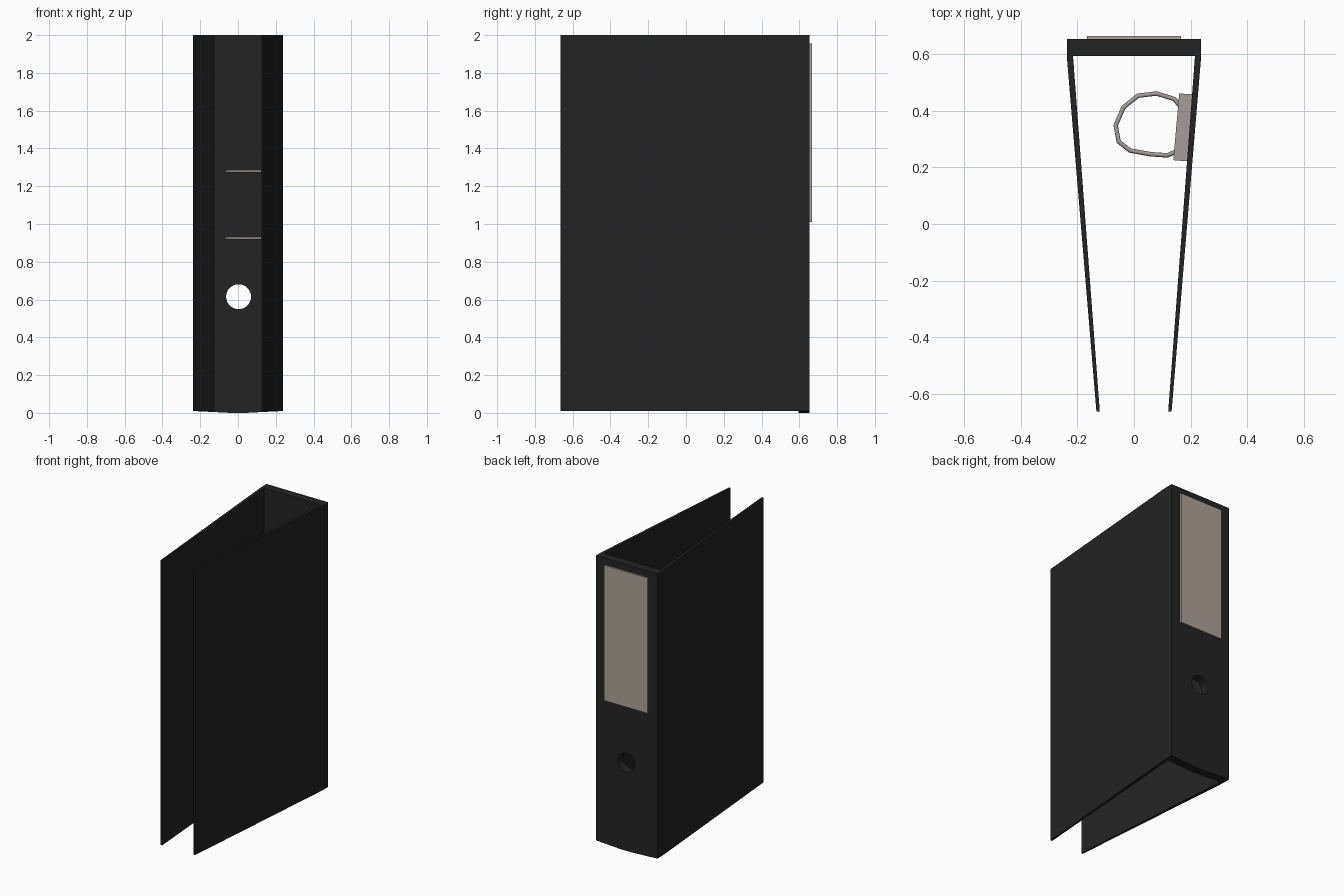
import bpy, bmesh, math
from mathutils import Vector

if "Cube" in bpy.data.objects:
    bpy.data.objects.remove(bpy.data.objects["Cube"])


def material(name, rgb):
    m = bpy.data.materials.new(name)
    m.diffuse_color = (*rgb, 1.0)
    m.use_nodes = True
    m.node_tree.nodes["Principled BSDF"].inputs["Base Color"].default_value = m.diffuse_color
    return m


BLACK = material("black board", (0.017, 0.017, 0.017))
PAPER = material("beige paper", (0.43, 0.37, 0.31))
METAL = material("grey metal", (0.37, 0.335, 0.32))


def prism(name, outline, vec, mat):
    """Extrude a closed 3D outline along vec."""
    bm = bmesh.new()
    face = bm.faces.new([bm.verts.new(p) for p in outline])
    ext = bmesh.ops.extrude_face_region(bm, geom=[face])
    verts = [g for g in ext["geom"] if isinstance(g, bmesh.types.BMVert)]
    bmesh.ops.translate(bm, verts=verts, vec=Vector(vec))
    bmesh.ops.recalc_face_normals(bm, faces=bm.faces[:])
    mesh = bpy.data.meshes.new(name)
    bm.to_mesh(mesh)
    bm.free()
    mesh.materials.append(mat)
    ob = bpy.data.objects.new(name, mesh)
    bpy.context.collection.objects.link(ob)
    return ob


# Spine: board with a slightly bowed bottom edge
spine = prism("spine", [(x, 0.595, z) for x, z in
              [(-0.238, 0.01), (-0.04, 0), (0.04, 0), (0.238, 0.01), (0.238, 2), (-0.238, 2)]],
              (0, 0.06, 0), BLACK)

# Finger hole through the spine
bpy.ops.mesh.primitive_cylinder_add(vertices=32, radius=0.066, depth=0.3,
                                    location=(0.003, 0.625, 0.615),
                                    rotation=(math.pi / 2, 0, 0))
cutter = bpy.context.object
cutter.name = "hole_cutter"
cutter.data.materials.append(BLACK)
mod = spine.modifiers.new("hole", "BOOLEAN")
mod.operation = "DIFFERENCE"
mod.solver = "EXACT"
mod.object = cutter
bpy.context.view_layer.objects.active = spine
bpy.ops.object.modifier_apply(modifier=mod.name)
bpy.data.objects.remove(cutter)

# Covers: two tapering boards closing toward the front
for side, name in ((-1, "left_cover"), (1, "right_cover")):
    prism(name, [(side * x, y, 0.01) for x, y in
          [(0.238, 0.597), (0.216, 0.597), (0.121, -0.664), (0.133, -0.664)]],
          (0, 0, 1.99), BLACK)

# Spine label
prism("label", [(x, 0.654, z) for x, z in
      [(-0.167, 1.01), (0.167, 1.01), (0.167, 1.955), (-0.167, 1.955)]],
      (0, 0.012, 0), PAPER)

# Ring mechanism plate on the inside of the right cover
prism("mechanism_plate", [(x, y, 0.86) for x, y in
      [(0.16, 0.462), (0.206, 0.459), (0.188, 0.222), (0.139, 0.226)]],
      (0, 0, 0.48), METAL)

# Two rings, swept along a faceted loop
PATH = [(0.175, 0.40), (0.164, 0.416), (0.143, 0.442), (0.08, 0.462), (0.014, 0.454),
        (-0.037, 0.413), (-0.065, 0.349), (-0.054, 0.291), (-0.014, 0.26),
        (0.058, 0.247), (0.118, 0.243), (0.143, 0.254), (0.165, 0.275)]
for i, z in enumerate((0.925, 1.28)):
    cu = bpy.data.curves.new("ring", "CURVE")
    cu.dimensions = "3D"
    cu.bevel_depth = 0.008
    cu.bevel_resolution = 1
    cu.use_fill_caps = True
    sp = cu.splines.new("POLY")
    sp.points.add(len(PATH) - 1)
    for p, (x, y) in zip(sp.points, PATH):
        p.co = (x, y, z, 1)
    cu.materials.append(METAL)
    ring = bpy.data.objects.new(("lower_ring", "upper_ring")[i], cu)
    bpy.context.collection.objects.link(ring)
    bpy.ops.object.select_all(action="DESELECT")
    ring.select_set(True)
    bpy.context.view_layer.objects.active = ring
    bpy.ops.object.convert(target="MESH")
